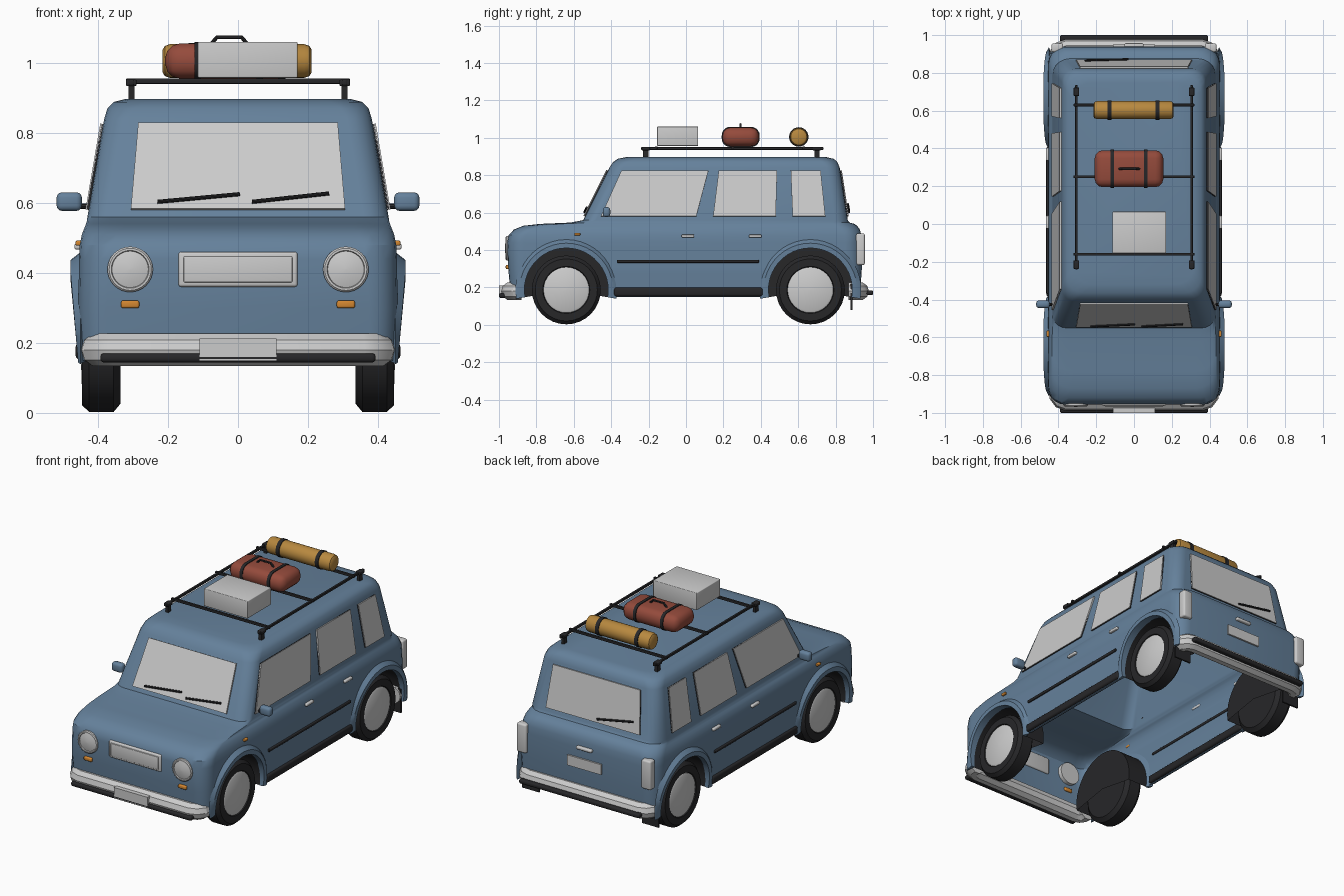
import bpy, bmesh, math
from mathutils import Vector, Matrix

if "Cube" in bpy.data.objects:
    bpy.data.objects.remove(bpy.data.objects["Cube"])

COLORS = {"blue": (.13, .22, .33), "black": (.02, .02, .022), "red": (.30, .07, .045),
          "tan": (.48, .25, .05), "orange": (.65, .24, .03)}
MATS = {}
for key, c in COLORS.items():
    MATS[key] = bpy.data.materials.new(key)
    MATS[key].diffuse_color = (*c, 1)


def add(name, data, color=None, mirror=False, bevel=0):
    ob = bpy.data.objects.new(name, data)
    bpy.context.collection.objects.link(ob)
    if color:
        data.materials.append(MATS[color])
    if bevel:
        m = ob.modifiers.new("bevel", 'BEVEL')
        m.width, m.segments, m.limit_method = bevel, 3, 'ANGLE'
    if mirror:
        ob.modifiers.new("mirror", 'MIRROR')
    return ob


def finish(name, bm, *args, **kw):
    bmesh.ops.recalc_face_normals(bm, faces=bm.faces)
    me = bpy.data.meshes.new(name)
    bm.to_mesh(me)
    bm.free()
    return add(name, me, *args, **kw)


def box(name, x0, x1, y0, y1, z0, z1, *args, **kw):
    bm = bmesh.new()
    m = Matrix.Translation(((x0 + x1) / 2, (y0 + y1) / 2, (z0 + z1) / 2))
    bmesh.ops.create_cube(bm, size=1, matrix=m @ Matrix.Diagonal((x1 - x0, y1 - y0, z1 - z0, 1)))
    return finish(name, bm, *args, **kw)


def loft(name, rings, *args, closed=True, caps=(False, False), **kw):
    bm = bmesh.new()
    vs = [[bm.verts.new(p) for p in r] for r in rings]
    n = len(vs[0])
    for a, b in zip(vs, vs[1:]):
        for i in range(n if closed else n - 1):
            j = (i + 1) % n
            bm.faces.new((a[i], a[j], b[j], b[i]))
    for use, r in zip(caps, (vs[0], vs[-1])):
        if use:
            bm.faces.new(r)
    return finish(name, bm, *args, **kw)


def lathe(name, profile, center, axis, *args, n=32, **kw):
    """Revolve (radius, position) pairs about the x or y axis."""
    a, b, rings = *center, []
    for r, h in profile:
        r = max(r, .002)
        cs = [(a + r * math.cos(2 * math.pi * i / n), b + r * math.sin(2 * math.pi * i / n)) for i in range(n)]
        rings.append([(h, u, v) if axis == 'x' else (u, h, v) for u, v in cs])
    return loft(name, rings, *args, caps=(True, True), **kw)


def rrect(a0, a1, b0, b1, r, n=5):
    pts = []
    for k, (a, b) in enumerate(((a1 - r, b1 - r), (a0 + r, b1 - r), (a0 + r, b0 + r), (a1 - r, b0 + r))):
        for i in range(n + 1):
            t = math.pi / 2 * (k + i / n)
            pts.append((a + r * math.cos(t), b + r * math.sin(t)))
    return pts


def tube(name, pts, radius, *args, **kw):
    cu = bpy.data.curves.new(name, 'CURVE')
    cu.dimensions, cu.bevel_depth, cu.bevel_resolution, cu.use_fill_caps = '3D', radius, 3, True
    sp = cu.splines.new('POLY')
    sp.points.add(len(pts) - 1)
    for p, q in zip(sp.points, pts):
        p.co = (*q, 1)
    return add(name, cu, *args, **kw)


def panel(name, corners, out, t, inset, *args, **kw):
    """Thin plate on a sloped surface, optionally inset from its outline."""
    c = [Vector(p) for p in corners]
    n = (c[1] - c[0]).cross(c[2] - c[0]).normalized()
    n = n if n.dot(Vector(out)) > 0 else -n
    bm = bmesh.new()
    f = bm.faces.new([bm.verts.new(p - n * .006) for p in c])
    if inset:
        ring = bmesh.ops.inset_region(bm, faces=[f], thickness=inset)["faces"]
        bmesh.ops.delete(bm, geom=ring, context='FACES')
    ext = bmesh.ops.extrude_face_region(bm, geom=list(bm.faces), use_keep_orig=True)["geom"]
    bmesh.ops.translate(bm, verts=[v for v in ext if isinstance(v, bmesh.types.BMVert)], vec=n * (t + .006))
    return finish(name, bm, *args, **kw)


def window(name, corners, out, mirror=False):
    panel(name + "_frame", corners, out, .006, 0, "black", mirror=mirror)
    panel(name + "_glass", corners, out, .009, .013, mirror=mirror)


# Body shell, open underneath: z, front y, back y, half width, corner radius
RINGS = [(.15, -.937, .93, .45, .08), (.30, -.95, .94, .456, .08), (.44, -.956, .94, .454, .09),
         (.48, -.948, .937, .452, .09), (.51, -.92, .93, .446, .1), (.53, -.87, .915, .438, .11),
         (.54, -.78, .90, .434, .11), (.547, -.62, .875, .432, .09), (.56, -.55, .865, .43, .07),
         (.84, -.41, .822, .382, .07), (.87, -.39, .81, .373, .08), (.888, -.365, .79, .355, .09),
         (.897, -.32, .75, .32, .1)]
body = loft("body_shell", [[(x, y, z) for x, y in rrect(-w, w, y0, y1, r)] for z, y0, y1, w, r in RINGS],
            "blue", caps=(False, True))
sol = body.modifiers.new("thickness", 'SOLIDIFY')
sol.thickness, sol.offset = .01, -1

# Wheels, arches, flares and liners
WZ, cutters = .187, []
for end, wy in (("front", -.64), ("rear", .665)):
    cut = lathe(end + "_arch_cutter", [(.23, -.7), (.23, .7)], (wy, WZ), 'x', n=48)
    cut.hide_render = True
    cutters.append(cut)
    b = body.modifiers.new("arch", 'BOOLEAN')
    b.object, b.operation, b.solver = cut, 'DIFFERENCE', 'EXACT'
    lathe(end + "_tyres", [(0, .335), (.16, .335), (.184, .355), (.184, .425), (.166, .445), (.126, .445),
                           (.12, .43), (0, .43)], (wy, WZ), 'x', "black", mirror=True)
    lathe(end + "_rims", [(0, .425), (.122, .425), (.122, .441), (.112, .446), (0, .45)], (wy, WZ), 'x', mirror=True)
    flare, liner = [], []
    for i in range(25):
        t = math.radians(-10 + 200 * i / 24)
        c, s = math.cos(t), math.sin(t)
        xo = .457 + .021 * min(1, (.25 * s + .04) / .25)
        flare.append([(x, wy + r * c, WZ + r * s) for r, x in ((.224, .435), (.224, xo), (.25, xo), (.272, .45))])
        liner.append([(x, wy + r * c, WZ + r * s) for r, x in ((.228, .447), (.228, .31), (.002, .31))])
    loft(end + "_arch_flares", flare, "blue", caps=(True, True), mirror=True)
    loft(end + "_wheel_wells", liner, "black", closed=False, mirror=True)
box("mud_flaps", .335, .445, .88, .89, .08, .22, "black", mirror=True)

# Windows on the sloped cabin sides
sx = lambda z: .43 - (z - .56) * .1714
fy = lambda z: -.55 + (z - .56) * .5
ry = lambda z: .865 - (z - .56) * .1536
B, T = .58, .825
for name, b0, b1, t1, t0 in (("front_door_window", -.455, .055, .12, -.345),
                             ("rear_door_window", .145, .48, .487, .175),
                             ("quarter_window", .57, .745, .72, .56)):
    window(name, [(sx(B), b0, B), (sx(B), b1, B), (sx(T), t1, T), (sx(T), t0, T)], (1, 0, 0), True)
for name, f, d in (("windscreen", fy, -1), ("rear_window", ry, 1)):
    window(name, [(-.306, f(B), B), (.306, f(B), B), (.285, f(T), T), (-.285, f(T), T)], (0, d, 0))
for name, f, d, xa, za, xb, zb in (("wiper_a", fy, -1, -.23, .603, .005, .625), ("wiper_b", fy, -1, .04, .603, .26, .627),
                                   ("rear_wiper", ry, 1, -.03, .603, -.26, .645)):
    tube(name, [(xa, f(za) + d * .014, za), (xb, f(zb) + d * .014, zb)], .006, "black")

# Bumpers with rub strips
for name, d, y, z in (("front", -1, .94, .157), ("rear", 1, .93, .172)):
    half = [(.4, d * (y - .06)), (.4, d * (y - .03)), (.385, d * (y - .01)), (.355, d * y)]
    path = half + [(-x, yy) for x, yy in reversed(half)]
    tube(name + "_bumper", [(x, yy, .18) for x, yy in path], .049)
    ys = sorted((d * .965, d * 1.0))
    box(name + "_rub_strip", -.393, .393, *ys, z - .013, z + .013, "black", bevel=.01)

# Front face
lathe("headlight_rings", [(0, -.92), (.065, -.92), (.065, -.96), (.06, -.965), (.054, -.965), (.052, -.96),
                          (.03, -.966), (0, -.968)], (.308, .41), 'y', mirror=True)
box("grille_surround", -.17, .17, -.962, -.935, .36, .46, bevel=.008)
box("grille_panel", -.155, .155, -.966, -.94, .373, .447, bevel=.003)
box("front_indicators", .282, .334, -.964, -.93, .299, .321, "orange", mirror=True, bevel=.006)
box("front_plate", -.11, .11, -1.0, -.97, .15, .212)

# Rear face
box("tail_lights", .375, .437, .91, .956, .32, .49, mirror=True, bevel=.01)
box("rear_plate", -.11, .11, .93, .95, .325, .385)
box("tailgate_handle", -.05, .05, .93, .957, .437, .455, bevel=.006)

# Side trim
box("sills", .425, .464, -.385, .41, .153, .2, "black", mirror=True, bevel=.012)
box("side_mouldings", .44, .465, -.37, .39, .332, .348, "black", mirror=True, bevel=.004)
for name, y in (("front_door_handles", .01), ("rear_door_handles", .37)):
    box(name, .44, .467, y - .034, y + .034, .467, .483, mirror=True, bevel=.005)
box("side_markers", .44, .464, -.597, -.565, .478, .492, "orange", mirror=True, bevel=.004)
box("mirror_housings", .446, .518, -.445, -.405, .577, .63, "blue", mirror=True, bevel=.015)
tube("mirror_arms", [(.415, -.425, .59), (.46, -.425, .59)], .008, "black", mirror=True)

# Roof rack
box("rack_rails", .298, .312, -.24, .735, .936, .95, "black", mirror=True, bevel=.003)
for i, y in enumerate((-.16, .25, .63)):
    box("rack_crossbar_%d" % (i + 1), -.32, .32, y - .007, y + .007, .94, .955, "black", bevel=.003)
for name, y in (("front", -.215), ("rear", .7)):
    box(name + "_rack_posts", .295, .313, y - .014, y + .014, .875, .945, "black", mirror=True)
    box(name + "_rack_feet", .29, .32, y - .022, y + .022, .933, .952, "black", mirror=True, bevel=.004)

# Luggage
box("crate", -.115, .17, -.155, .065, .957, 1.06, bevel=.004)
box("duffel_bag", -.208, .155, .195, .39, .955, 1.055, "red", bevel=.042)
for i, x in enumerate((-.115, .062)):
    sec = rrect(.191, .394, .951, 1.059, .046)
    loft("bag_strap_%d" % (i + 1), [[(x + d, y, z) for y, z in sec] for d in (-.009, .009)], "black", caps=(True, True))
tube("bag_handle", [(-.08, .292, 1.05), (-.06, .292, 1.073), (.01, .292, 1.073), (.03, .292, 1.05)], .006, "black")
lathe("bed_roll", [(0, -.215), (.033, -.215), (.043, -.209), (.048, -.195), (.048, .19), (.043, .204), (.033, .21),
                   (0, .21)], (.603, 1.005), 'x', "tan", n=24)
for i, x in enumerate((-.13, .125)):
    lathe("roll_strap_%d" % (i + 1), [(.04, x - .011), (.052, x - .011), (.052, x + .011), (.04, x + .011)],
          (.603, 1.005), 'x', "black", n=24)

# Apply modifiers and shade
for ob in bpy.data.objects:
    ob.select_set(ob not in cutters)
bpy.context.view_layer.objects.active = body
bpy.ops.object.convert(target='MESH')
bpy.ops.object.shade_smooth_by_angle(angle=math.radians(32))
for c in cutters:
    bpy.data.objects.remove(c)

for m in bpy.data.materials:
    if m.users and not m.is_grease_pencil:
        m.use_nodes = True
        m.node_tree.nodes["Principled BSDF"].inputs["Base Color"].default_value = m.diffuse_color
